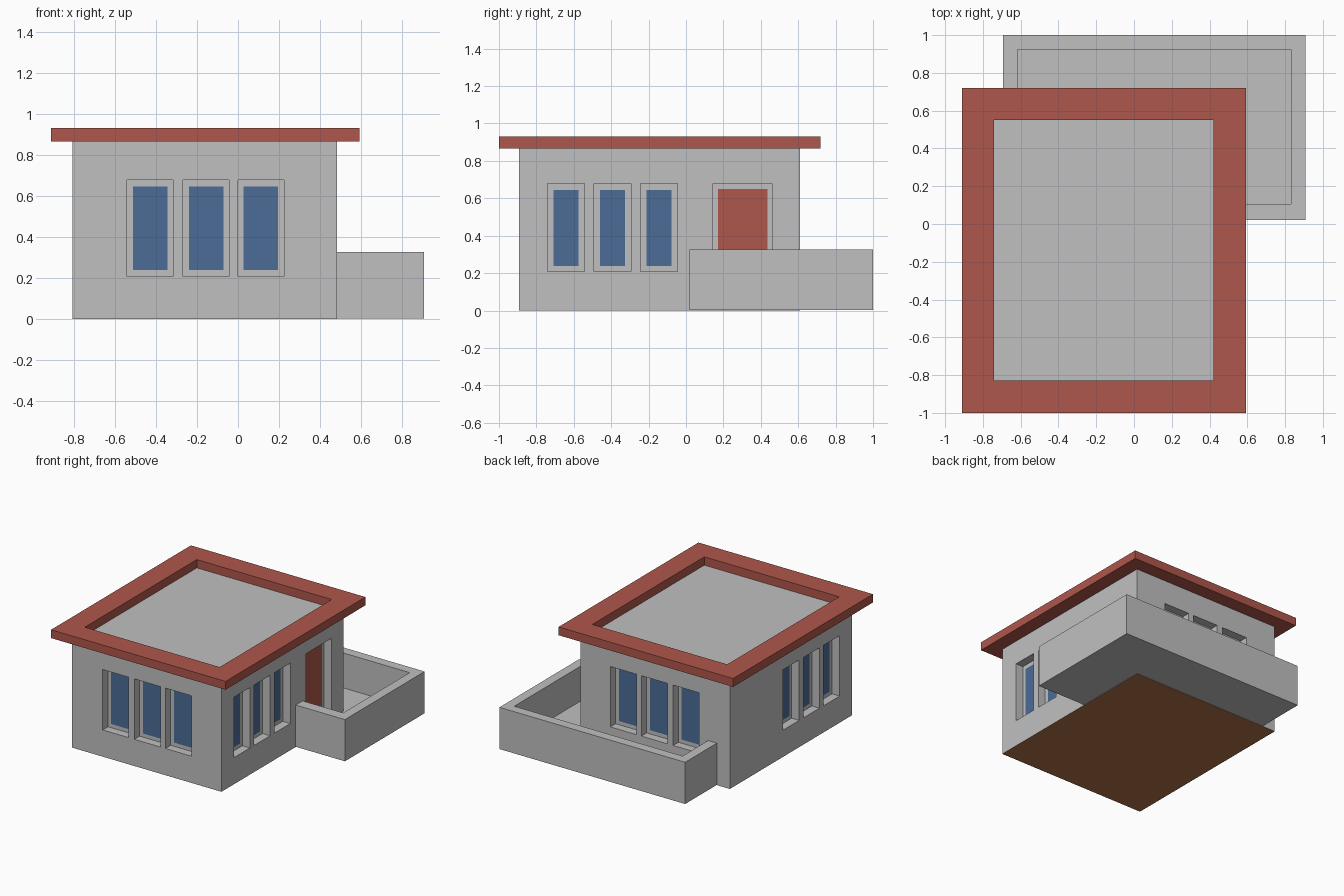
import bpy, bmesh

if "Cube" in bpy.data.objects:
    bpy.data.objects.remove(bpy.data.objects["Cube"])


def material(name, rgb):
    m = bpy.data.materials.new(name)
    m.diffuse_color = (*rgb, 1)
    m.use_nodes = True
    m.node_tree.nodes["Principled BSDF"].inputs["Base Color"].default_value = m.diffuse_color
    return m


GREY = material("wall grey", (0.53, 0.53, 0.53))
RED = material("brick red", (0.43, 0.095, 0.072))
BLUE = material("window blue", (0.07, 0.15, 0.31))
BROWN = material("base brown", (0.43, 0.17, 0.067))


def finish(name, bm, *mats):
    bmesh.ops.recalc_face_normals(bm, faces=bm.faces)
    me = bpy.data.meshes.new(name)
    bm.to_mesh(me)
    bm.free()
    for m in mats:
        me.materials.append(m)
    ob = bpy.data.objects.new(name, me)
    bpy.context.collection.objects.link(ob)
    return ob


def add_box(bm, x0, x1, y0, y1, z0, z1):
    vs = bmesh.ops.create_cube(bm, size=1)["verts"]
    for v in vs:
        v.co = (x1 if v.co.x > 0 else x0, y1 if v.co.y > 0 else y0, z1 if v.co.z > 0 else z0)


def box(name, mat, *dims):
    bm = bmesh.new()
    add_box(bm, *dims)
    return finish(name, bm, mat)


def frame(name, mat, outer, inner, z0, z1):
    """Rectangular ring; outer and inner are (x0, x1, y0, y1)."""
    bm = bmesh.new()
    loops = []
    for r, z in ((outer, z0), (outer, z1), (inner, z1), (inner, z0)):
        x0, x1, y0, y1 = r
        loops.append([bm.verts.new((x, y, z)) for x, y in ((x0, y0), (x1, y0), (x1, y1), (x0, y1))])
    for k in range(4):
        a, b = loops[k], loops[(k + 1) % 4]
        for i in range(4):
            j = (i + 1) % 4
            bm.faces.new((a[i], a[j], b[j], b[i]))
    return finish(name, bm, mat)


X0, X1, Y0, Y1, TOP = -0.805, 0.483, -0.893, 0.61, 0.865
DEPTH, OUT, PLATE = 0.065, 0.05, 0.006
FLOOR = 0.055


def on_wall(side, a, b, lo, hi):
    """Box spanning a..b along a wall, from lo to hi measured outward from it."""
    return {
        "front": (a, b, Y0 - hi, Y0 - lo),
        "back": (a, b, Y1 + lo, Y1 + hi),
        "left": (X0 - hi, X0 - lo, a, b),
        "right": (X1 + lo, X1 + hi, a, b),
    }[side]


# House body with a brown underside
house = box("house_body", GREY, X0, X1, Y0, Y1, 0, TOP)
house.data.materials.append(BROWN)
for p in house.data.polygons:
    if p.normal.z < -0.5:
        p.material_index = 1

# Window and door recesses, with coloured plates at the back of each
cut = bmesh.new()
XS = (-0.54, -0.267, 0.0)
YS = (-0.74, -0.492, -0.243)
for side, starts, w, m in (("front", XS, 0.224, 0.028), ("back", XS, 0.224, 0.028),
                           ("left", YS, 0.197, 0.032), ("right", YS, 0.197, 0.032)):
    for i, s in enumerate(starts):
        add_box(cut, *on_wall(side, s, s + w, -DEPTH, OUT), 0.208, 0.678)
        box(f"{side}_window_pane_{i + 1}", BLUE,
            *on_wall(side, s + m, s + w - m, -DEPTH - 0.004, -DEPTH + PLATE - 0.004), 0.238, 0.645)
add_box(cut, *on_wall("right", 0.145, 0.46, -DEPTH, OUT), FLOOR + 0.004, 0.678)
box("door", RED, *on_wall("right", 0.172, 0.435, -DEPTH - 0.004, -DEPTH + PLATE - 0.004), FLOOR, 0.65)
cutter = finish("opening_cutter", cut, GREY)

mod = house.modifiers.new("openings", "BOOLEAN")
mod.operation = "DIFFERENCE"
mod.solver = "EXACT"
mod.object = cutter
bpy.context.view_layer.objects.active = house
bpy.ops.object.modifier_apply(modifier=mod.name)
bpy.data.objects.remove(cutter)

# Overhanging roof rim, leaving the grey body top showing inside
frame("roof_rim", RED, (-0.91, 0.593, -1.0, 0.72), (-0.74, 0.422, -0.828, 0.55), TOP, 0.93)

# Walled patio wrapping the back right corner
frame("patio_wall", GREY, (-0.693, 0.907, 0.02, 1.0), (-0.618, 0.832, 0.105, 0.925), 0.002, 0.327)
box("patio_floor", GREY, -0.64, 0.85, 0.08, 0.95, 0.002, FLOOR)
